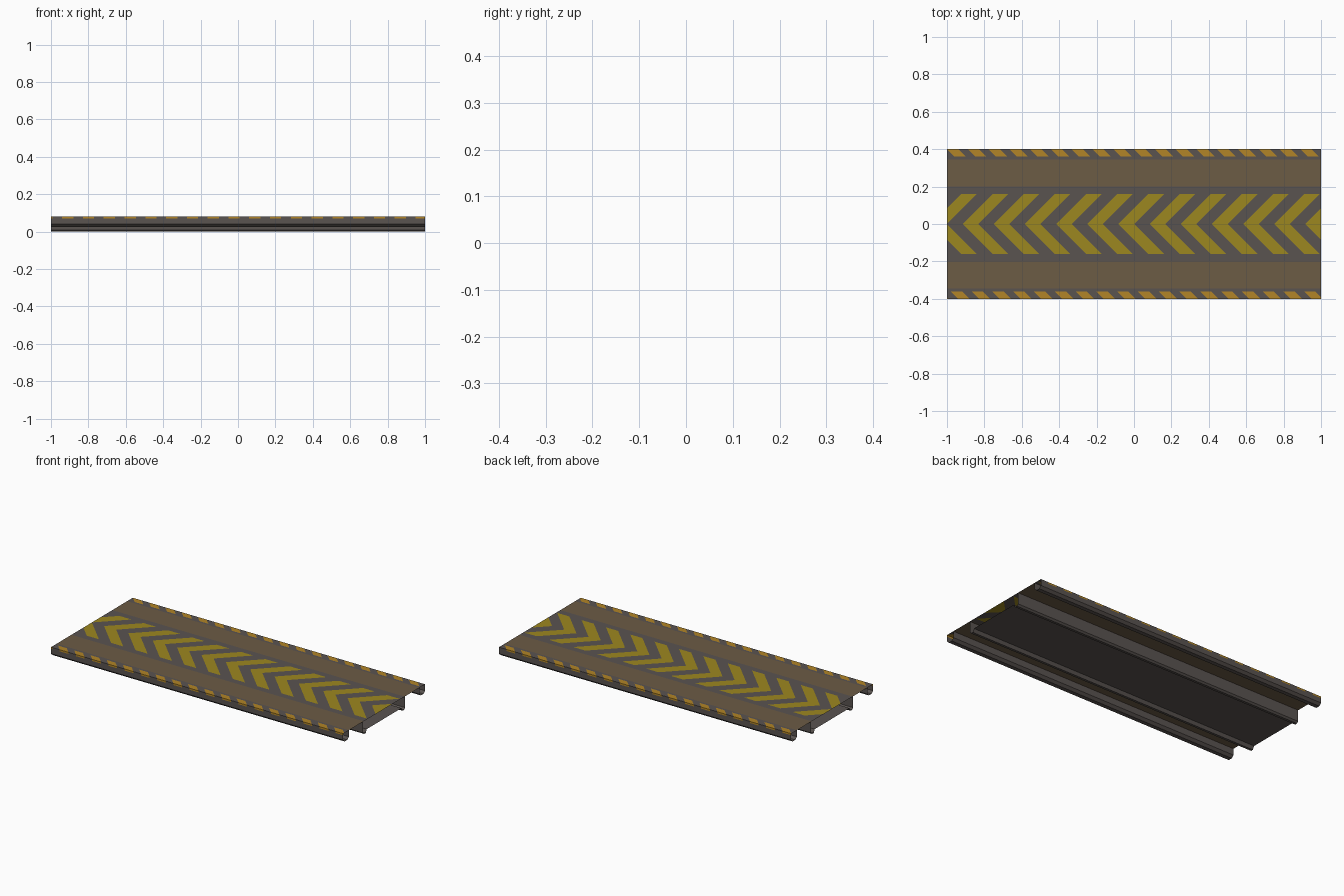
import bpy, bmesh

if "Cube" in bpy.data.objects:
    bpy.data.objects.remove(bpy.data.objects["Cube"])


def material(name, r, g, b):
    m = bpy.data.materials.new(name)
    m.diffuse_color = (r, g, b, 1)
    m.use_nodes = True
    m.node_tree.nodes["Principled BSDF"].inputs["Base Color"].default_value = m.diffuse_color
    return m


GREY = material("warm_grey_metal", 0.102, 0.088, 0.081)
BROWN = material("brown_lane", 0.150, 0.106, 0.060)
YELLOW = material("chevron_yellow", 0.335, 0.245, 0.014)
ORANGE = material("hazard_orange", 0.445, 0.235, 0.020)


def quad(bm, pts, side, mat=0):
    """Face from (x, y, z) points, mirrored to the -y half when side is -1."""
    vs = [bm.verts.new((x, y * side, z)) for x, y, z in pts]
    bm.faces.new(vs if side > 0 else vs[::-1]).material_index = mat


def sheet(bm, profile, side, mats=None):
    """Run an open (y, z) profile along the full length, ends left open."""
    for i, (p, q) in enumerate(zip(profile, profile[1:])):
        quad(bm, [(-1, *p), (1, *p), (1, *q), (-1, *q)], side, mats[i] if mats else 0)


def striped(bm, p, q, first, width, period, shift, side):
    """Strip between two (y, z) lines, cut into slanted alternating stripes."""
    for k in range(-3, int(2 / period) + 4):
        a = first + k * period
        for x0, x1, mat in ((a, a + width, 1), (a + width, a + period, 0)):
            quad(bm, [(x0, *p), (x1, *p), (x1 + shift, *q), (x0 + shift, *q)], side, mat)


def finish(bm, name, mats):
    # trim to the slab ends and weld
    for x in (-1, 1):
        bmesh.ops.bisect_plane(bm, geom=bm.verts[:] + bm.edges[:] + bm.faces[:], dist=1e-5,
                               plane_co=(x, 0, 0), plane_no=(x, 0, 0), clear_outer=True)
    bmesh.ops.remove_doubles(bm, verts=bm.verts[:], dist=1e-5)
    me = bpy.data.meshes.new(name)
    bm.to_mesh(me)
    bm.free()
    for m in mats:
        me.materials.append(m)
    bpy.context.collection.objects.link(bpy.data.objects.new(name, me))


TOP = 0.08

# Centre strip with arrow chevrons pointing to -x
bm = bmesh.new()
for s in (1, -1):
    striped(bm, (0, TOP), (0.16, TOP), -11 / 12, 1 / 12, 1 / 6, 0.16, s)
finish(bm, "chevron_strip", [GREY, YELLOW])

# Flat deck: grey borders and brown lanes
bm = bmesh.new()
for s in (1, -1):
    sheet(bm, [(0.16, TOP), (0.2, TOP), (0.345, TOP), (0.36, TOP)], s, [0, 1, 0])
finish(bm, "deck_lanes", [GREY, BROWN])

# Hazard stripes on the top edge, wrapping onto the side
bm = bmesh.new()
P, W = 1 / 9, 0.06
for s, x, shift in ((1, -0.96, -0.04), (-1, -0.98, 0.04)):
    striped(bm, (0.36, TOP), (0.4, TOP), x, W, P, shift, s)
    striped(bm, (0.4, TOP), (0.4, 0.07), x + shift, W, P, 0, s)
finish(bm, "edge_hazard_stripes", [GREY, ORANGE])

# Hollow outer rails
bm = bmesh.new()
for s in (1, -1):
    sheet(bm, [(0.4, 0.07), (0.4, 0.04), (0.385, 0.026), (0.36, 0.026),
               (0.345, 0.04), (0.345, TOP)], s)
finish(bm, "outer_rails", [GREY])

# Underside box with two runner ribs
bm = bmesh.new()
for s in (1, -1):
    sheet(bm, [(0.205, TOP), (0.205, 0.01), (0.195, 0), (0.18, 0), (0.17, 0.02), (0, 0.02)], s)
finish(bm, "under_frame", [GREY])
